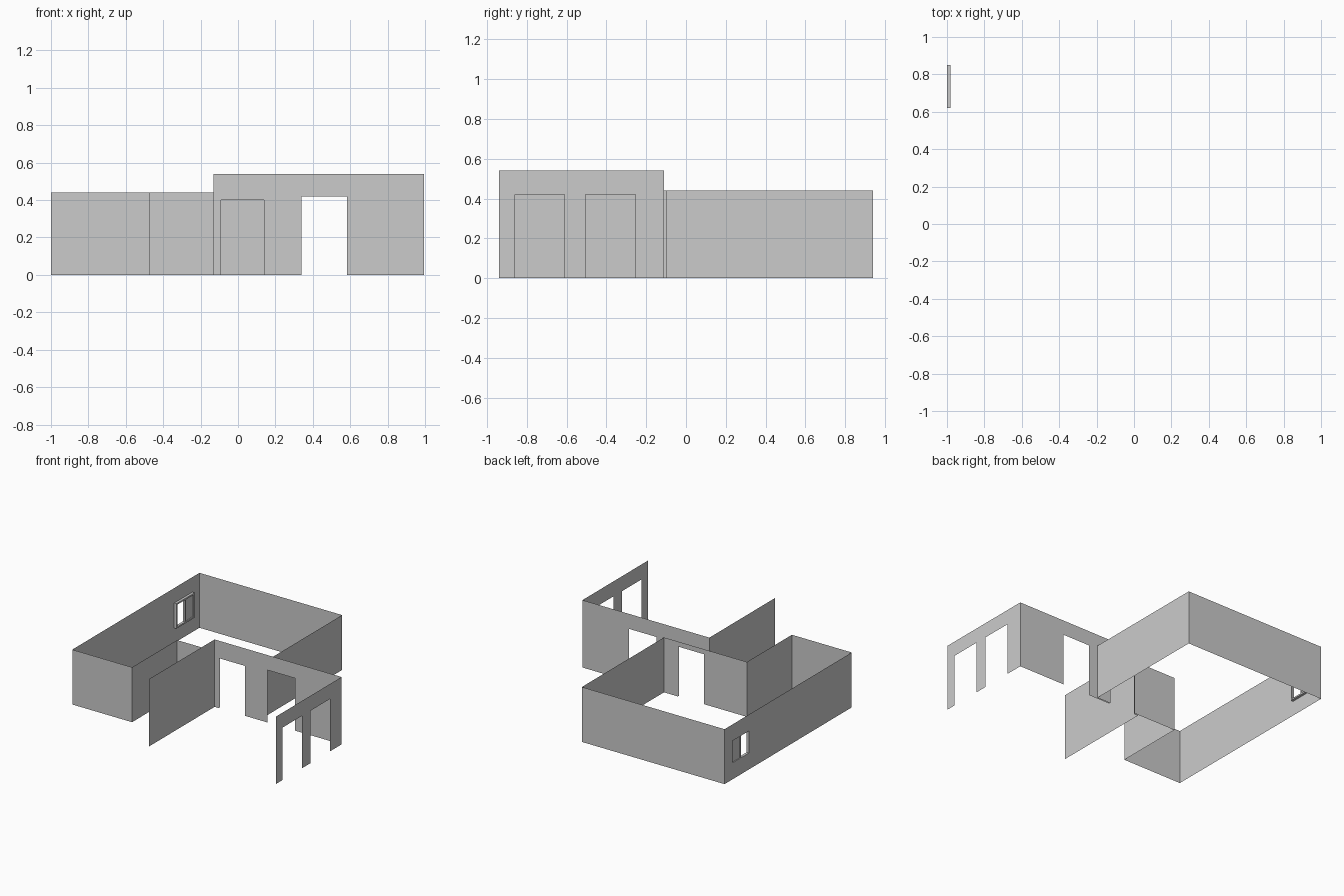
import bpy, bmesh
from mathutils import Vector

if "Cube" in bpy.data.objects:
    bpy.data.objects.remove(bpy.data.objects["Cube"])


def make_object(name, bm):
    bmesh.ops.remove_doubles(bm, verts=bm.verts, dist=0.0005)
    mesh = bpy.data.meshes.new(name)
    bm.to_mesh(mesh)
    bm.free()
    obj = bpy.data.objects.new(name, mesh)
    bpy.context.collection.objects.link(obj)
    return obj


def add_wall(bm, p, q, height, holes=()):
    """Single-sheet wall from p to q; holes are (start, end, bottom, top) along it."""
    p, q = Vector(p), Vector(q)
    length = (q - p).length
    along = (q - p) / length
    us = sorted({0, length, *(h[0] for h in holes), *(h[1] for h in holes)})
    zs = sorted({0, height, *(h[2] for h in holes), *(h[3] for h in holes)})
    for u0, u1 in zip(us, us[1:]):
        for z0, z1 in zip(zs, zs[1:]):
            um, zm = (u0 + u1) / 2, (z0 + z1) / 2
            if any(a < um < b and c < zm < d for a, b, c, d in holes):
                continue
            corners = [(u0, z0), (u1, z0), (u1, z1), (u0, z1)]
            bm.faces.new([bm.verts.new((*(p + along * u), z)) for u, z in corners])


def add_box(bm, lo, hi):
    verts = bmesh.ops.create_cube(bm, size=1)["verts"]
    lo, hi = Vector(lo), Vector(hi)
    bmesh.ops.scale(bm, vec=hi - lo, verts=verts)
    bmesh.ops.translate(bm, vec=(lo + hi) / 2, verts=verts)


# Rear L-shaped room, with a window on the left and a doorway to the front room
H_REAR = 0.44
bm = bmesh.new()
corners = [(-1, -0.67), (-0.47, -0.67), (-0.47, -0.10), (0.265, -0.10),
           (0.265, 0.94), (-1, 0.94)]
rear_holes = {2: [(0.38, 0.61, 0, 0.40)],
              5: [(0.09, 0.32, 0.12, 0.32)]}
for i, p in enumerate(corners):
    add_wall(bm, p, corners[(i + 1) % len(corners)], H_REAR, rear_holes.get(i, ()))
make_object("rear_room_walls", bm)

# Front room, open towards the front
H_FRONT = 0.54
bm = bmesh.new()
add_wall(bm, (-0.13, -0.11), (-0.13, -0.94), H_FRONT)
add_wall(bm, (0.995, -0.11), (-0.13, -0.11), H_FRONT,
         [(0.413, 0.655, 0, 0.42), (0.855, 1.085, 0, 0.40)])
add_wall(bm, (0.995, -0.94), (0.995, -0.11), H_FRONT,
         [(0.08, 0.33, 0, 0.42), (0.435, 0.685, 0, 0.42)])
make_object("front_room_walls", bm)

# Window frame with a middle post
Y0, Y1, Z0, Z1, T = 0.62, 0.85, 0.12, 0.32, 0.012
bm = bmesh.new()
for y in (Y0, (Y0 + Y1 - T) / 2, Y1 - T):
    add_box(bm, (-1, y, Z0), (-0.98, y + T, Z1))
for z in (Z0, Z1 - T):
    add_box(bm, (-1, Y0, z), (-0.98, Y1, z + T))
make_object("window_frame", bm)

# Closed sash filling the rear half of the window
bm = bmesh.new()
add_box(bm, (-0.993, (Y0 + Y1) / 2, Z0 + T), (-0.987, Y1 - T, Z1 - T))
make_object("window_sash", bm)
